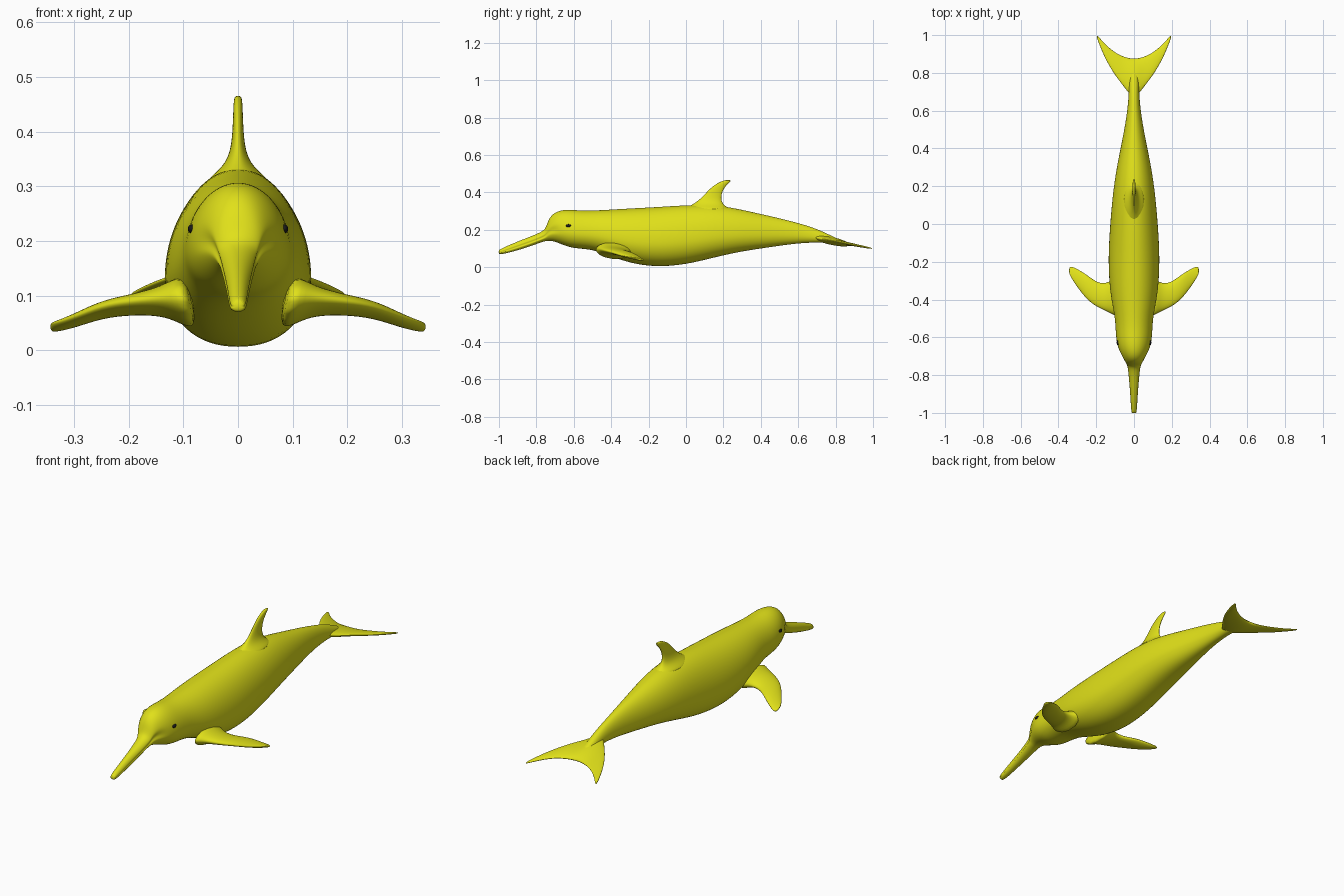
import bpy, bmesh, math
from mathutils import Vector


def material(name, rgb):
    m = bpy.data.materials.new(name)
    m.diffuse_color = (*rgb, 1)
    return m


skin = material("yellow_skin", (0.75, 0.75, 0.01))
dark = material("dark_eye", (0.01, 0.01, 0.01))


def loft(name, rings, mirror=False):
    """Skin a list of closed rings, cap both ends and smooth the result."""
    bm = bmesh.new()
    rows = [[bm.verts.new(p) for p in ring] for ring in rings]
    n = len(rows[0])
    for a, b in zip(rows, rows[1:]):
        for i in range(n):
            j = (i + 1) % n
            bm.faces.new((a[i], a[j], b[j], b[i]))
    bm.faces.new(rows[0])
    bm.faces.new(rows[-1])
    bmesh.ops.recalc_face_normals(bm, faces=bm.faces)
    for f in bm.faces:
        f.smooth = True
    me = bpy.data.meshes.new(name)
    bm.to_mesh(me)
    bm.free()
    me.materials.append(skin)
    ob = bpy.data.objects.new(name, me)
    bpy.context.collection.objects.link(ob)
    if mirror:
        ob.modifiers.new("mirror", 'MIRROR')
    sub = ob.modifiers.new("smooth", 'SUBSURF')
    sub.levels = sub.render_levels = 2
    return ob


def body_ring(y, top, bottom, half, n=24):
    """Egg-shaped section, widest below the middle; pinched at the mouth line."""
    mid = bottom + 0.4 * (top - bottom)
    ring = []
    for i in range(n):
        a = 2 * math.pi * i / n
        c, s = math.cos(a), math.sin(a)
        power = 1.0 if s >= 0 else 0.88
        x = half * math.copysign(abs(c) ** power, c)
        if y < -0.7 and i in (0, n // 2):
            x *= 0.82
        ring.append((x * 1.01, y, mid + s * 1.01 * (top - mid if s > 0 else mid - bottom)))
    return ring


def fin_ring(lead, trail, thick, normal, n=12):
    """Flat oval section from leading edge to trailing edge."""
    lead, trail, normal = Vector(lead), Vector(trail), Vector(normal)
    mid, half = (lead + trail) / 2, (lead - trail) / 2 * 1.04
    return [mid + half * math.cos(2 * math.pi * i / n)
            + normal * thick * math.sin(2 * math.pi * i / n) for i in range(n)]


# Body with beak, melon and tail stock: y, top, bottom, half width
body = [
    (-1.002, 0.090, 0.072, 0.012), (-0.99, 0.099, 0.067, 0.016),
    (-0.90, 0.138, 0.090, 0.021), (-0.82, 0.168, 0.116, 0.028),
    (-0.765, 0.192, 0.137, 0.034), (-0.748, 0.212, 0.140, 0.038),
    (-0.735, 0.256, 0.142, 0.046), (-0.71, 0.288, 0.140, 0.060),
    (-0.67, 0.305, 0.125, 0.080), (-0.62, 0.308, 0.105, 0.093),
    (-0.56, 0.302, 0.099, 0.097), (-0.49, 0.303, 0.092, 0.101),
    (-0.40, 0.308, 0.058, 0.120), (-0.30, 0.314, 0.022, 0.132),
    (-0.16, 0.321, 0.000, 0.136), (0.0, 0.332, 0.014, 0.126),
    (0.15, 0.334, 0.052, 0.113), (0.28, 0.312, 0.082, 0.095),
    (0.40, 0.284, 0.100, 0.071), (0.50, 0.262, 0.115, 0.051),
    (0.60, 0.236, 0.128, 0.035), (0.68, 0.212, 0.132, 0.028),
    (0.75, 0.182, 0.133, 0.026), (0.82, 0.147, 0.125, 0.020),
    (0.865, 0.126, 0.117, 0.008)]
loft("body", [body_ring(*s) for s in body])

# Dorsal fin with flared root: z, leading y, trailing y, half thickness
dorsal = [(0.300, -0.03, 0.26, 0.070), (0.322, 0.01, 0.215, 0.046),
          (0.342, 0.046, 0.195, 0.024), (0.370, 0.083, 0.186, 0.013),
          (0.410, 0.118, 0.195, 0.010), (0.440, 0.152, 0.217, 0.009),
          (0.459, 0.188, 0.238, 0.008), (0.466, 0.210, 0.240, 0.005)]
loft("dorsal_fin", [fin_ring((0, l, z), (0, t, z), w, (1, 0, 0)) for z, l, t, w in dorsal])

# Flippers: x, leading y, trailing y, height, half thickness
flipper = [(0.08, -0.500, -0.275, 0.085, 0.060), (0.125, -0.472, -0.302, 0.088, 0.034),
           (0.155, -0.457, -0.316, 0.086, 0.024), (0.20, -0.437, -0.308, 0.081, 0.018),
           (0.25, -0.400, -0.268, 0.073, 0.015), (0.30, -0.335, -0.238, 0.052, 0.011),
           (0.332, -0.285, -0.223, 0.042, 0.008), (0.344, -0.262, -0.232, 0.040, 0.005)]
loft("flippers", [fin_ring((x, l, z + 0.008), (x, t, z - 0.005), w, (0.2, 0, 1))
                  for x, l, t, z, w in flipper], mirror=True)

# Tail flukes: x, leading y, trailing y, leading z, trailing z, half thickness
fluke = [(0.0, 0.660, 0.874, 0.168, 0.119, 0.024), (0.035, 0.702, 0.880, 0.156, 0.119, 0.017),
         (0.065, 0.742, 0.890, 0.149, 0.118, 0.012), (0.10, 0.787, 0.908, 0.142, 0.117, 0.009),
         (0.145, 0.860, 0.943, 0.127, 0.110, 0.007), (0.18, 0.940, 0.983, 0.112, 0.102, 0.005),
         (0.197, 0.987, 1.002, 0.102, 0.099, 0.003)]
full = [(-s[0], *s[1:]) for s in fluke[:0:-1]] + fluke
loft("tail_flukes", [fin_ring((x, l, zl), (x, t, zt), w, (0, 0.2, 1))
                     for x, l, t, zl, zt, w in full])

# Eyes
for side, label in ((-1, "right"), (1, "left")):
    bpy.ops.mesh.primitive_uv_sphere_add(segments=16, ring_count=8, radius=1,
                                         location=(side * 0.085, -0.628, 0.222))
    eye = bpy.context.object
    eye.name = label + "_eye"
    eye.scale = (0.007, 0.014, 0.008)
    eye.data.materials.append(dark)
    bpy.ops.object.shade_smooth()
